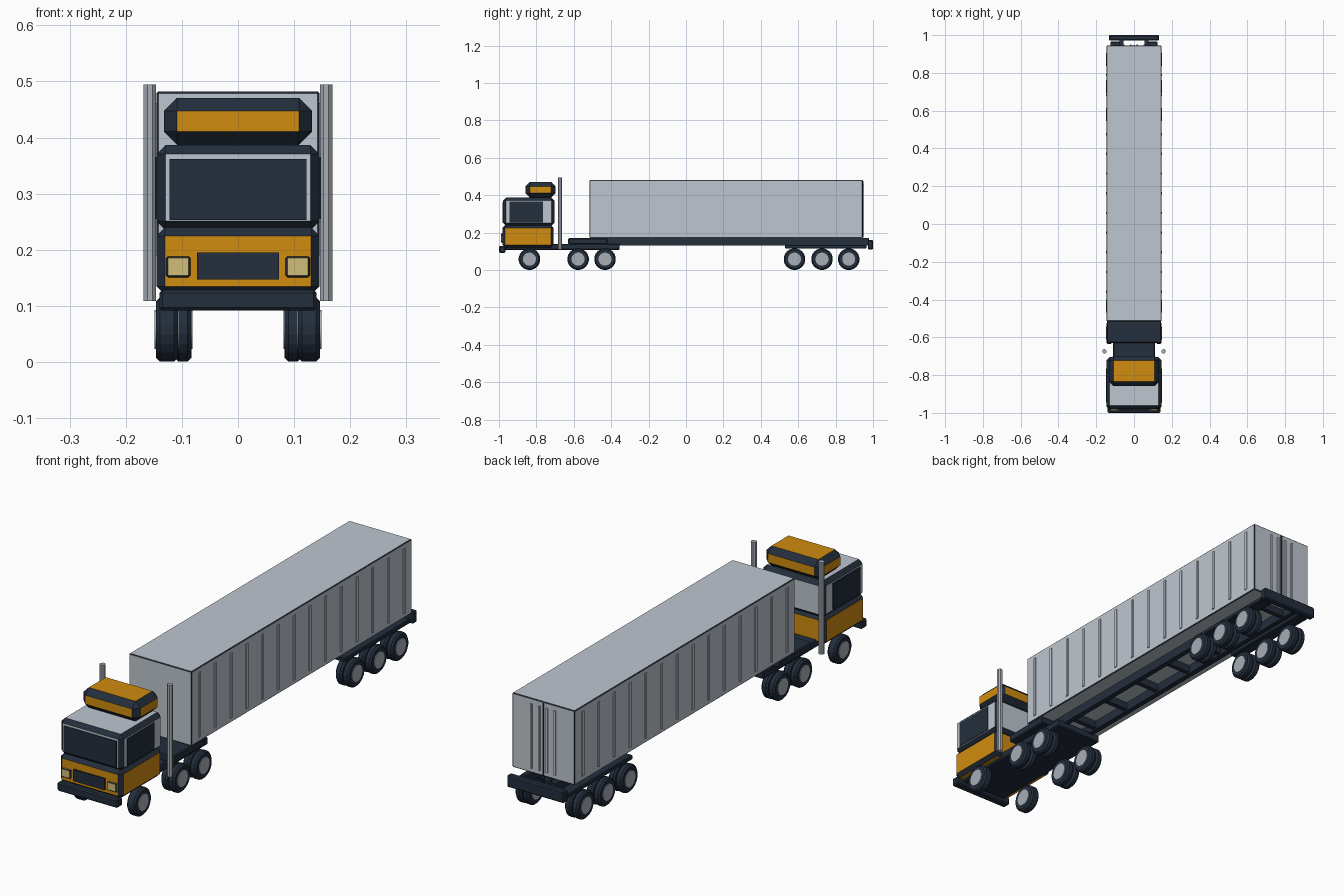
import bpy, bmesh, math
from mathutils import Matrix

if "Cube" in bpy.data.objects:
    bpy.data.objects.remove(bpy.data.objects["Cube"])


def material(name, rgb):
    m = bpy.data.materials.new(name)
    lin = [(c / 255 / 12.92 if c < 11 else ((c / 255 + 0.055) / 1.055) ** 2.4) for c in rgb]
    m.diffuse_color = (*lin, 1)
    m.use_nodes = True
    m.node_tree.nodes["Principled BSDF"].inputs["Base Color"].default_value = m.diffuse_color
    return m


NAVY = material("dark navy", (35, 46, 60))
GREY = material("light grey", (190, 198, 207))
ORANGE = material("orange", (208, 140, 15))
STEEL = material("steel grey", (168, 174, 182))
CREAM = material("lamp cream", (208, 191, 120))


def finish(name, bm, *mats):
    me = bpy.data.meshes.new(name)
    bm.to_mesh(me)
    bm.free()
    for m in mats:
        me.materials.append(m)
    ob = bpy.data.objects.new(name, me)
    bpy.context.collection.objects.link(ob)
    return ob


def box(name, x, y, z, mat, bevel=0.0, edge=None):
    """Box from (min, max) ranges; chamfers take the edge colour."""
    bm = bmesh.new()
    bmesh.ops.create_cube(bm, size=1)
    for v in bm.verts:
        for i, r in enumerate((x, y, z)):
            v.co[i] = r[0] if v.co[i] < 0 else r[1]
    if bevel:
        bmesh.ops.bevel(bm, geom=bm.edges[:], offset=bevel, segments=1,
                        affect='EDGES', profile=0.5)
    bm.normal_update()
    if edge:
        for f in bm.faces:
            f.material_index = int(max(abs(c) for c in f.normal) < 0.99)
    return finish(name, bm, mat, edge or mat)


def pair(name, x, y, z, mat, bevel=0.0, edge=None):
    for s, side in ((-1, "left"), (1, "right")):
        box(f"{name}_{side}", sorted((s * x[0], s * x[1])), y, z, mat, bevel, edge)


def cylinder(name, centre, r, length, axis, mat, sides, bevel=0.0):
    bm = bmesh.new()
    bmesh.ops.create_cone(bm, cap_ends=True, segments=sides, radius1=r, radius2=r, depth=length)
    if bevel:
        rims = [e for e in bm.edges if abs(e.verts[0].co.z - e.verts[1].co.z) < 1e-5]
        bmesh.ops.bevel(bm, geom=rims, offset=bevel, segments=1, affect='EDGES', profile=0.5)
    bmesh.ops.rotate(bm, verts=bm.verts, matrix=Matrix.Rotation(math.pi / sides, 3, 'Z'))
    if axis == 'X':
        bmesh.ops.rotate(bm, verts=bm.verts, matrix=Matrix.Rotation(math.pi / 2, 3, 'Y'))
    bmesh.ops.translate(bm, verts=bm.verts, vec=centre)
    return finish(name, bm, mat)


# Cab: stacked chamfered blocks with dark edges
box("cab_lower", (-.145, .145), (-.982, -.708), (.12, .24), ORANGE, .015, NAVY)
box("cab_upper", (-.145, .145), (-.978, -.704), (.235, .387), GREY, .016, NAVY)
box("roof_deflector", (-.132, .132), (-.858, -.698), (.387, .471), ORANGE, .0235, NAVY)

# Windows, grille and lamps
box("windshield", (-.122, .122), (-.982, -.975), (.253, .362), NAVY)
pair("side_window", (.142, .148), (-.944, -.765), (.255, .365), NAVY)
box("grille", (-.073, .073), (-.989, -.98), (.147, .195), NAVY)
pair("headlight", (.085, .128), (-.99, -.975), (.151, .188), CREAM, .003, NAVY)
box("front_bumper", (-.14, .14), (-1.0, -.965), (.092, .128), NAVY, .005)

# Exhaust stacks
for s, side in ((-1, "left"), (1, "right")):
    cylinder(f"exhaust_stack_{side}", (s * .157, -.674, .302), .012, .386, 'Z', STEEL, 8)

# Tractor chassis and coupling deck
box("tractor_chassis", (-.11, .11), (-.975, -.355), (.108, .14), NAVY, .004)
box("coupling_deck", (-.143, .143), (-.63, -.42), (.138, .17), NAVY, .004)

# Cargo box with side ribs
box("cargo_box", (-.145, .145), (-.515, .945), (.17, .482), GREY, .003, NAVY)
RIBS = 14
for i in range(RIBS):
    y = -.515 + 1.46 * (i + .5) / RIBS
    pair(f"side_rib_{i + 1}", (.144, .149), (y - .006, y + .006), (.19, .462), GREY)

# Rear doors: centre seam and lock rods
box("door_seam", (-.003, .003), (.944, .948), (.175, .477), NAVY)
for i, x in enumerate((.018, .055)):
    pair(f"lock_rod_{i + 1}", (x - .004, x + .004), (.944, .951), (.19, .46), GREY)

# Trailer frame: rails, crossmembers, axle beams, rear bumper
pair("trailer_rail", (.055, .078), (-.5, .978), (.132, .171), NAVY)
for i in range(7):
    y = -.32 + i * .2
    box(f"crossmember_{i + 1}", (-.056, .056), (y - .01, y + .01), (.138, .169), NAVY)
pair("axle_beam", (.074, .125), (.53, .965), (.116, .134), NAVY, .003)
box("rear_bumper", (-.133, .133), (.972, 1.0), (.11, .16), NAVY, .005)


# Wheels: single at the front, twin tyres elsewhere
R = .058
for n, y in enumerate((-.837, -.577, -.433, .58, .727, .87)):
    tyres = [(.107, .146)] if n == 0 else [(.083, .113), (.116, .146)]
    for s, side in ((-1, "left"), (1, "right")):
        for k, (a, b) in enumerate(tyres):
            cylinder(f"tyre_{n + 1}_{side}_{k + 1}", (s * (a + b) / 2, y, R),
                     R, b - a, 'X', NAVY, 20, .007)
        a, b = tyres[0][0] - .002, .149
        cylinder(f"hub_{n + 1}_{side}", (s * (a + b) / 2, y, R), .035, b - a, 'X', STEEL, 20)
